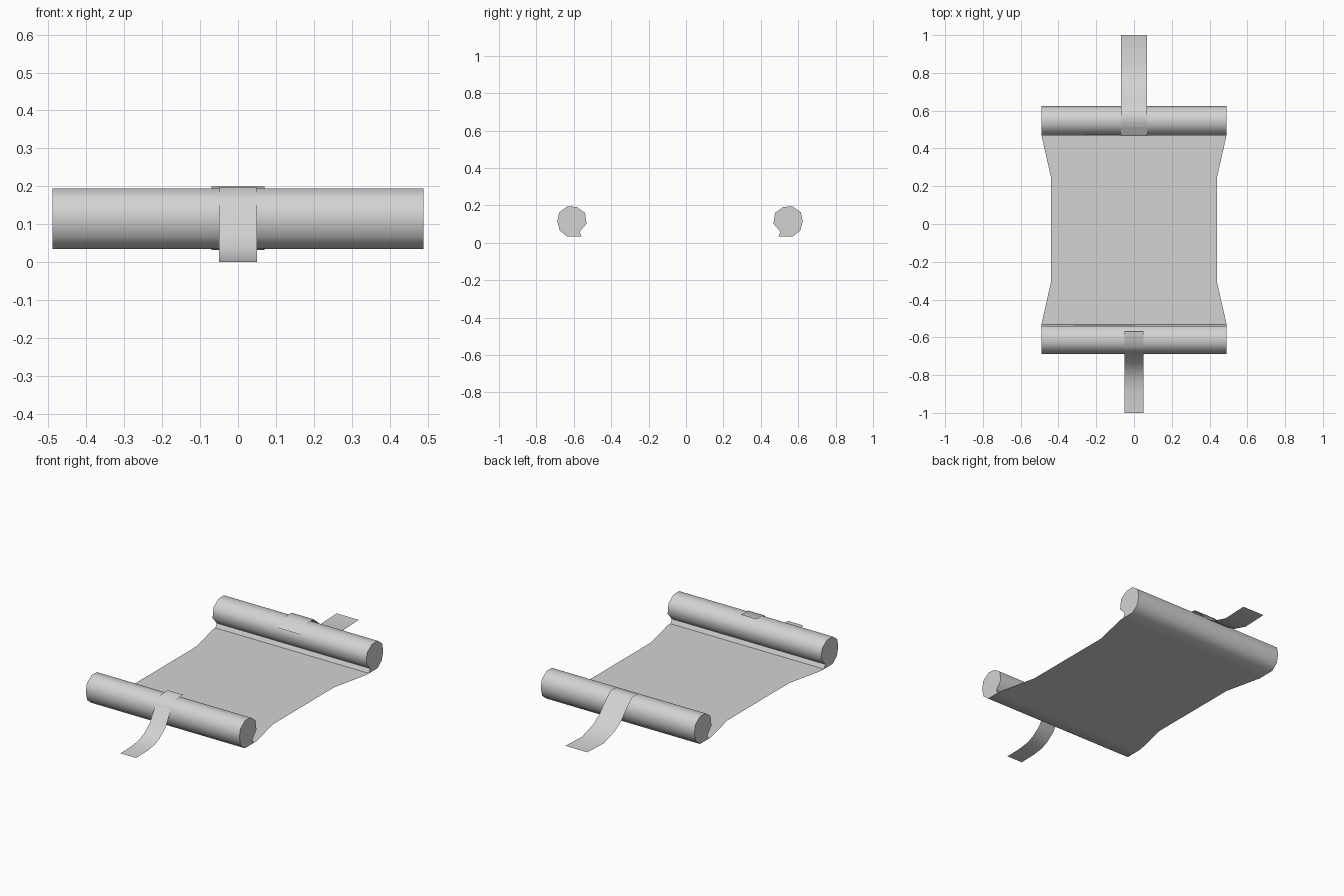
import bpy, bmesh, math

default = bpy.data.objects.get("Cube")
if default:
    bpy.data.objects.remove(default, do_unlink=True)

# Single plain parchment colour
GREY = (0.65, 0.65, 0.65, 1.0)
parchment = bpy.data.materials.new("parchment_grey")
parchment.use_nodes = True
parchment.diffuse_color = GREY
parchment.node_tree.nodes["Principled BSDF"].inputs["Base Color"].default_value = GREY


def finish(name, bm, smooth_angle):
    mesh = bpy.data.meshes.new(name)
    bm.to_mesh(mesh)
    bm.free()
    mesh.materials.append(parchment)
    obj = bpy.data.objects.new(name, mesh)
    bpy.context.collection.objects.link(obj)
    bpy.ops.object.select_all(action="DESELECT")
    obj.select_set(True)
    bpy.context.view_layer.objects.active = obj
    bpy.ops.object.shade_smooth_by_angle(angle=math.radians(smooth_angle))
    return obj


def sweep(bm, path, half_width):
    """Ribbon across x following a (y, z) path."""
    rows = [[bm.verts.new((x, y, z)) for x in (-half_width, half_width)]
            for y, z in path]
    for a, b in zip(rows, rows[1:]):
        face = bm.faces.new((a[0], a[1], b[1], b[0]))
        face.normal_update()
        if face.normal.z < 0:
            face.normal_flip()
    return rows


# Rolled ends: (distance towards the sheet, height), with a notch over the sheet
ROLL = [(0.025, 0.192), (-0.025, 0.194), (-0.068, 0.163), (-0.078, 0.115),
        (-0.065, 0.066), (-0.027, 0.035), (0.052, 0.035), (0.04, 0.058),
        (0.078, 0.102), (0.07, 0.16)]


def make_roll(name, y_centre, inward):
    bm = bmesh.new()
    loop = [(y_centre + inward * d, z) for d, z in ROLL]
    rows = sweep(bm, loop + loop[:1], 0.49)
    bmesh.ops.remove_doubles(bm, verts=bm.verts, dist=0.0001)
    for side in (0, 1):
        bm.faces.new([row[side] for row in rows[:-1]])
    bmesh.ops.recalc_face_normals(bm, faces=bm.faces)
    return finish(name, bm, 60)


make_roll("front_roll", -0.61, 1)
make_roll("back_roll", 0.546, -1)

# Flat sheet, narrower in the middle
bm = bmesh.new()
right_side = [(0.49, -0.56), (0.49, -0.53), (0.44, -0.31),
              (0.44, 0.25), (0.49, 0.47), (0.49, 0.494)]
rows = [[bm.verts.new((s * x, y, 0.035)) for s in (-1, 1)] for x, y in right_side]
for a, b in zip(rows, rows[1:]):
    bm.faces.new((a[0], a[1], b[1], b[0]))
finish("sheet", bm, 30)

# Straps draped over the rolls and out along the ground
STRAPS = {
    "front_strap": (0.05, [(-0.57, 0.2), (-0.64, 0.197), (-0.685, 0.15),
                           (-0.735, 0.07), (-0.785, 0.032), (-0.83, 0.012),
                           (-0.9, 0.002), (-1.0, 0.0)]),
    "back_strap": (0.07, [(0.467, 0.157), (0.52, 0.19), (0.545, 0.199),
                          (0.59, 0.198), (0.64, 0.155), (0.69, 0.1),
                          (0.75, 0.062), (0.85, 0.032), (1.0, 0.038)]),
}
for name, (half_width, path) in STRAPS.items():
    bm = bmesh.new()
    sweep(bm, path, half_width)
    finish(name, bm, 60)
